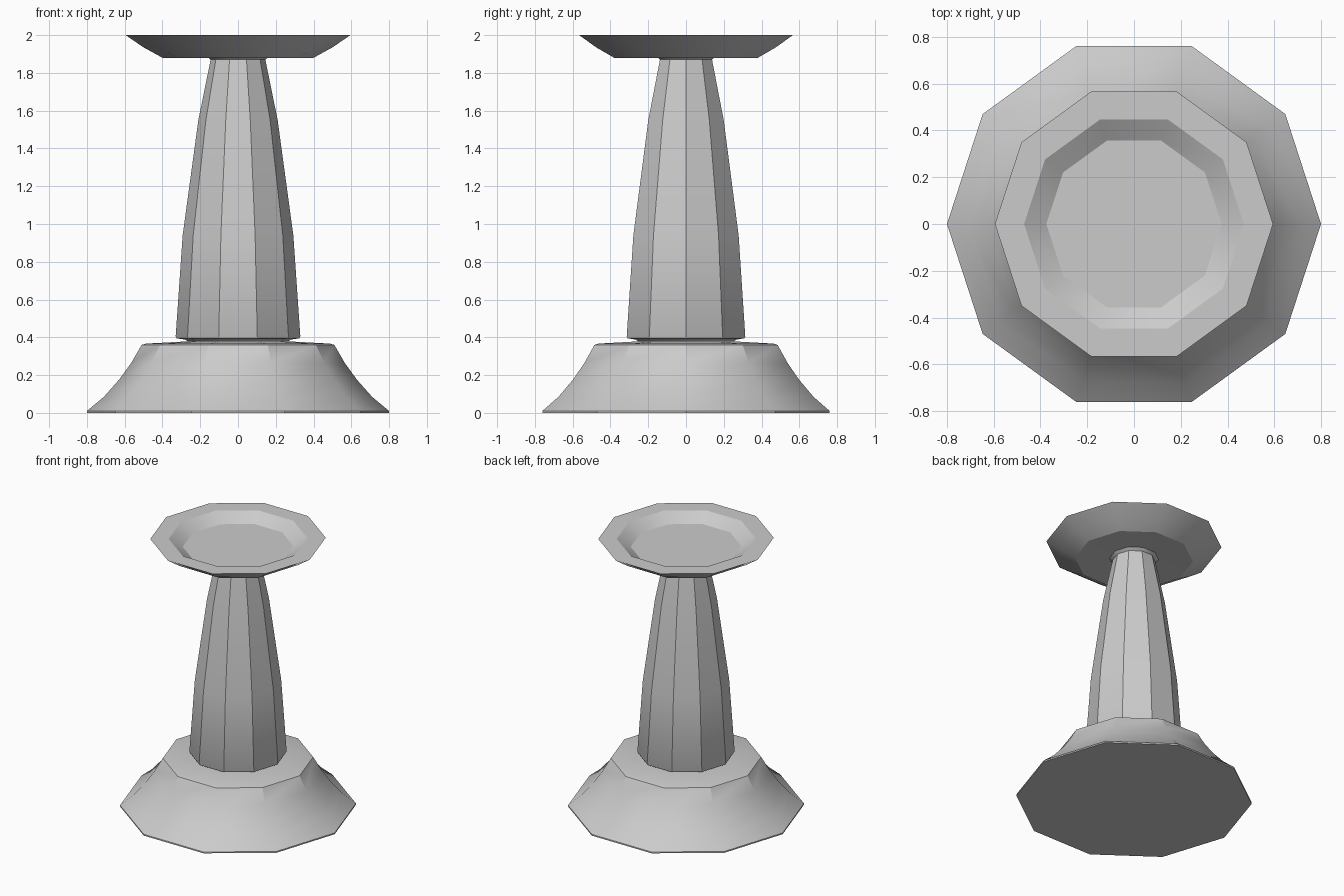
import bpy, bmesh, math

if "Cube" in bpy.data.objects:
    bpy.data.objects.remove(bpy.data.objects["Cube"])

SIDES = 10


def lathe(name, profile):
    """Closed ten-sided turned part from (radius, z) points, bottom to top."""
    bm = bmesh.new()
    rings = []
    for r, z in profile:
        rings.append([bm.verts.new((r * math.cos(2 * math.pi * i / SIDES),
                                    r * math.sin(2 * math.pi * i / SIDES), z))
                      for i in range(SIDES)])
    for a, b in zip(rings, rings[1:]):
        for i in range(SIDES):
            j = (i + 1) % SIDES
            bm.faces.new((a[i], a[j], b[j], b[i]))
    bm.faces.new(rings[0][::-1])
    bm.faces.new(rings[-1])
    bmesh.ops.recalc_face_normals(bm, faces=bm.faces)
    mesh = bpy.data.meshes.new(name)
    bm.to_mesh(mesh)
    bm.free()
    obj = bpy.data.objects.new(name, mesh)
    bpy.context.collection.objects.link(obj)
    bpy.ops.object.select_all(action='DESELECT')
    obj.select_set(True)
    bpy.context.view_layer.objects.active = obj
    bpy.ops.object.shade_smooth_by_angle(angle=math.radians(30))
    return obj


# Flared foot with a concave side and a gently sloping top
lathe("base", [(0.80, 0.0), (0.80, 0.01), (0.71, 0.085), (0.63, 0.175),
               (0.565, 0.265), (0.51, 0.36), (0.485, 0.367), (0.24, 0.38)])

# Tapered column on a narrow recessed neck, flaring slightly into the dish
lathe("column", [(0.26, 0.375), (0.28, 0.388), (0.325, 0.395), (0.33, 0.405),
                 (0.293, 0.94), (0.21, 1.55), (0.145, 1.87), (0.17, 1.89)])

# Shallow dish with a flat rim and a sunken floor
lathe("dish", [(0.17, 1.887), (0.40, 1.88), (0.50, 1.935), (0.595, 2.0),
               (0.47, 2.0), (0.375, 1.94)])
